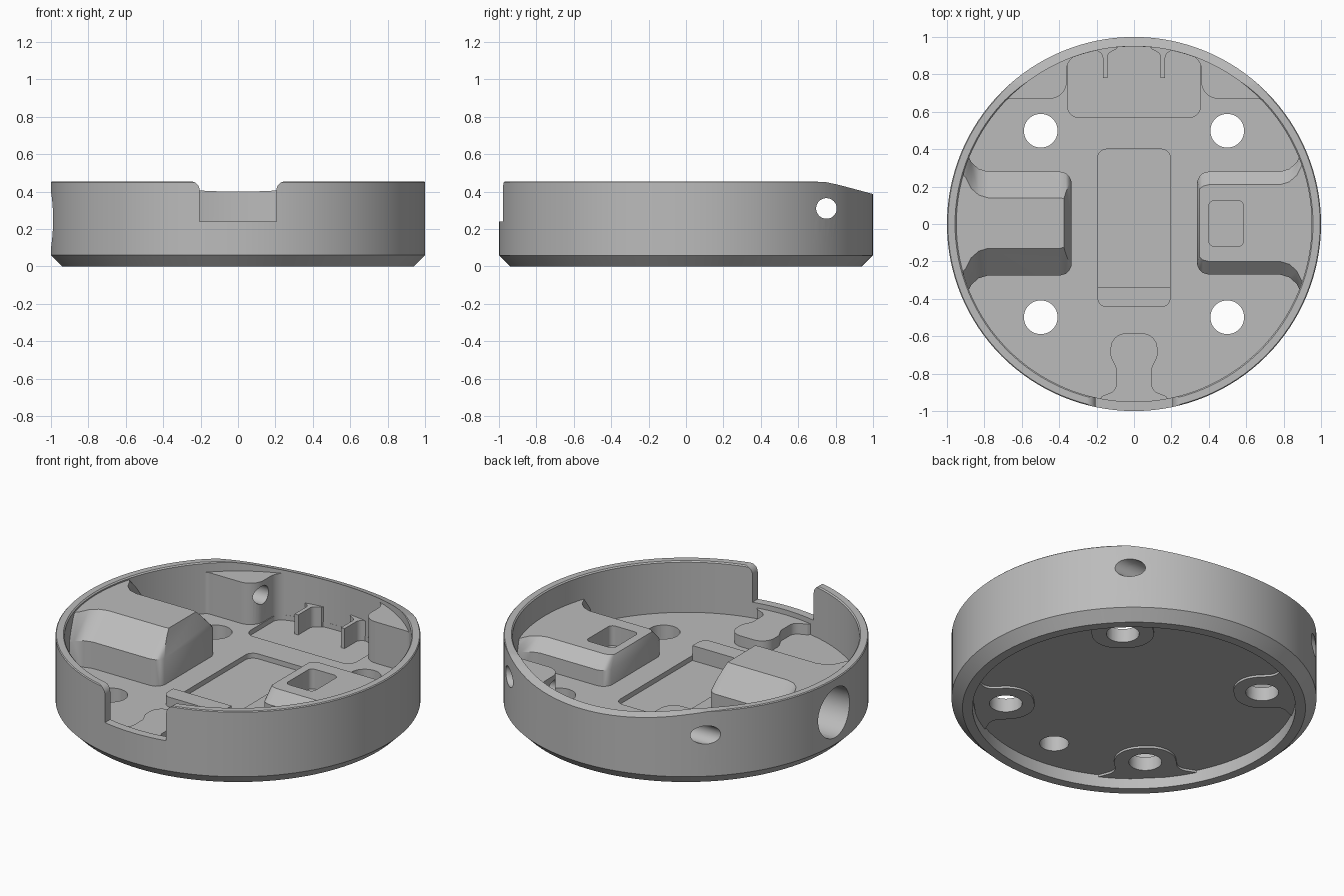
import bpy, bmesh
from math import cos, sin, pi, radians
from mathutils import Vector, Matrix

cube = bpy.data.objects.get("Cube")
if cube:
    bpy.data.objects.remove(cube)

grey = bpy.data.materials.new("plain grey")
grey.use_nodes = True
colour = (0.5, 0.5, 0.5, 1)
grey.diffuse_color = colour
grey.node_tree.nodes["Principled BSDF"].inputs["Base Color"].default_value = colour
parts = []


def finish(name, bm, keep):
    bmesh.ops.recalc_face_normals(bm, faces=bm.faces)
    mesh = bpy.data.meshes.new(name)
    bm.to_mesh(mesh)
    bm.free()
    mesh.materials.append(grey)
    obj = bpy.data.objects.new(name, mesh)
    bpy.context.scene.collection.objects.link(obj)
    if keep:
        parts.append(obj)
    else:
        obj.hide_render = True
    return obj


def fillet(points, steps=8):
    """Round the polygon corners that carry a radius as third value."""
    out = []
    for i, p in enumerate(points):
        c = Vector(p[:2])
        if len(p) < 3:
            out.append(c)
            continue
        a = (Vector(points[i - 1][:2]) - c).normalized()
        b = (Vector(points[(i + 1) % len(points)][:2]) - c).normalized()
        half = a.angle(b) / 2
        mid = c + (a + b).normalized() * p[2] / sin(half)
        reach = p[2] * cos(half) / sin(half)
        start, end = c + a * reach - mid, c + b * reach - mid
        turn = start.angle_signed(end)
        for k in range(steps + 1):
            t = -turn * k / steps
            out.append(mid + Matrix.Rotation(t, 2) @ start)
    return out


AXES = {"X": lambda a, b, c: (c, a, b), "Y": lambda a, b, c: (a, c, b), "Z": lambda a, b, c: (a, b, c)}


def prism(name, points, lo, hi, axis="Z", keep=True):
    bm = bmesh.new()
    place = AXES[axis]
    rings = [[bm.verts.new(place(p[0], p[1], h)) for p in points] for h in (lo, hi)]
    for ring in rings:
        bm.faces.new(ring)
    n = len(points)
    for i in range(n):
        j = (i + 1) % n
        bm.faces.new((rings[0][i], rings[0][j], rings[1][j], rings[1][i]))
    return finish(name, bm, keep)


def rod(name, a, b, r, lo, hi, axis="Z", n=48):
    ring = [(a + r * cos(2 * pi * i / n), b + r * sin(2 * pi * i / n)) for i in range(n)]
    return prism(name, ring, lo, hi, axis, False)


def mirrored(half):
    """Close a half outline across x = 0."""
    return half + [(-p[0],) + tuple(p[1:]) for p in reversed(half)]


def boolean(obj, tool, op="DIFFERENCE"):
    mod = obj.modifiers.new("shape", "BOOLEAN")
    mod.operation, mod.object, mod.solver = op, tool, "EXACT"
    with bpy.context.temp_override(object=obj, active_object=obj):
        bpy.ops.object.modifier_apply(modifier=mod.name)


def drop(*tools):
    for tool in tools:
        bpy.data.objects.remove(tool)


# Round tray: wall, chamfered foot and floor
bm = bmesh.new()
profile = [(0, .075), (.885, .075), (.885, 0), (.94, 0), (1, .06), (1, .45), (.995, .455),
           (.957, .455), (.95, .448), (.95, .145), (0, .145)]
verts = [bm.verts.new((r, 0, z)) for r, z in profile]
edges = [bm.edges.new(pair) for pair in zip(verts, verts[1:])]
bmesh.ops.spin(bm, geom=verts + edges, cent=(0, 0, 0), axis=(0, 0, 1), angle=2 * pi, steps=128)
bmesh.ops.remove_doubles(bm, verts=bm.verts, dist=0.0001)
tray = finish("tray", bm, True)
inside = rod("inside_limit", 0, 0, .97, -1, 1, n=128)
floor_limit = rod("floor_limit", 0, 0, .949, -1, 1, n=128)

# Sloped rear rim and front notch
rim_cut = prism("rim_cut", [(.66, .4552), (.75, .45), (.82, .435), (1.1, .36), (1.1, .6), (.66, .6)],
                -1.2, 1.2, "X", False)
notch = prism("notch_cut", fillet(mirrored([(.205, .24), (.205, .4555, .05), (.3, .4555), (.3, .6)])),
              -1.2, -.75, "Y", False)

# Shallow recesses in the floor
centre_cut = prism("centre_recess", fillet(mirrored([(.195, -.4, .05), (.195, .4, .05)])),
                   .115, .3, keep=False)
rear_cut = prism("rear_recess", fillet(mirrored([(.355, .57, .06), (.355, 1)])), .115, .3, keep=False)
boolean(rear_cut, floor_limit, "INTERSECT")
for tool in (rim_cut, notch, centre_cut, rear_cut):
    boolean(tray, tool)
drop(rim_cut, notch, centre_cut, rear_cut)

# Raised bar in front of the centre recess
prism("cross_bar", fillet(mirrored([(.195, -.445, .05), (.195, -.34)])), .1, .205)

# Keyhole shaped boss behind the notch, hollow from below
boss = prism("front_boss", fillet(mirrored([(.2, -.96), (.17, -.92), (.095, -.89, .05),
             (.095, -.77, .06), (.125, -.71, .06), (.125, -.585, .08)])), .08, .21)
boss_hole = rod("boss_hole", 0, -.68, .08, -.1, .17)
boolean(tray, boss_hole)
boolean(boss, boss_hole)
drop(boss_hole)


def side_block(name, side, section, end, drop_z):
    """Loft a section outward to the wall, widening where it meets the wall."""
    bm = bmesh.new()
    stations = [(end, -.05), (end + .012, -.025), (end + .03, -.008), (end + .06, 0),
                (.78, 0), (.83, .015), (.87, .05), (.9, .11), (1, .2)]
    rings = []
    for x, grow in stations:
        rings.append([bm.verts.new((side * x, y + (grow if y > 0 else -grow), z)) for y, z in section])
    n = len(section)
    for r0, r1 in zip(rings, rings[1:]):
        for i in range(n):
            bm.faces.new((r0[i], r0[(i + 1) % n], r1[(i + 1) % n], r1[i]))
    bm.faces.new(rings[0])
    bm.faces.new(rings[-1])
    obj = finish(name, bm, True)
    top, shoulder = section[2][1], section[1][1]
    slope = [(side * x, z) for x, z in ((end - .1, shoulder), (end, shoulder),
             (end + drop_z, top), (end + drop_z, top + .1), (end - .1, top + .1))]
    bevel = prism("end_bevel", slope, -.6, .6, "Y", False)
    boolean(obj, bevel)
    boolean(obj, inside, "INTERSECT")
    drop(bevel)
    return obj


# Tall block with a round socket on one side, low block with a pocket on the other
tall = side_block("socket_block", -1, [(-.275, .1), (-.275, .305), (-.13, .44),
                  (.14, .44), (.28, .305), (.28, .1)], .335, .04)
socket = rod("socket_cut", 0, .25, .15, -1.2, -.45, "X")
boolean(tray, socket)
boolean(tall, socket)
low = side_block("pocket_block", 1, [(-.27, .1), (-.27, .24), (-.2, .31),
                 (.21, .31), (.28, .24), (.28, .1)], .338, .012)
pocket = prism("pocket_cut", fillet([(.4, -.12, .03), (.585, -.12, .03), (.585, .125, .03),
               (.4, .125, .03)]), .19, .5, keep=False)
boolean(low, pocket)
drop(socket, pocket)

# Rear corner blocks, drilled through together with the wall
cross_hole = rod("cross_hole", .75, .31, .055, -1.2, 1.2, "X")
boolean(tray, cross_hole)
for side, label in ((-1, "right"), (1, "left")):
    outline = fillet([(.8, .58), (.67, .67, .04), (.36, .67, .09), (.36, .885, .08),
                      (.26, .915), (.2, 1), (.9, 1)])
    corner = prism(label + "_corner_block", [(side * p[0], p[1]) for p in outline], .1, .395)
    boolean(corner, inside, "INTERSECT")
    boolean(corner, cross_hole)
    # Thin rib in the rear recess
    rib = fillet(mirrored([(.07, .96), (.06, .935), (.012, .91, .035), (.012, .78)]))
    prism(label + "_rib", [(p[0] + side * .155, p[1]) for p in rib], .1, .236)
drop(cross_hole)

# Four screw holes with thin pads underneath
pad_outline = fillet([(.55, -.17, .15), (.88, -.17), (.88, .17), (.55, .17, .15)])
pad_outline = fillet([(.55, -.17, .15), (.8, -.17, .07), (.86, -.31), (.88, -.31),
                      (.88, .31), (.86, .31), (.8, .17, .07), (.55, .17, .15)])
for i in range(4):
    turn = Matrix.Rotation(radians(45 + 90 * i), 2)
    pad = prism("screw_pad_%d" % (i + 1), [turn @ p for p in pad_outline], .062, .09)
    centre = turn @ Vector((.705, 0))
    hole = rod("screw_hole", centre.x, centre.y, .09, -.1, .4)
    boolean(tray, hole)
    boolean(pad, hole)
    drop(hole)
drop(inside, floor_limit)

# Smooth shading with sharp edges kept
bpy.ops.object.select_all(action="DESELECT")
for part in parts:
    part.select_set(True)
bpy.context.view_layer.objects.active = tray
bpy.ops.object.shade_smooth_by_angle(angle=radians(30))
